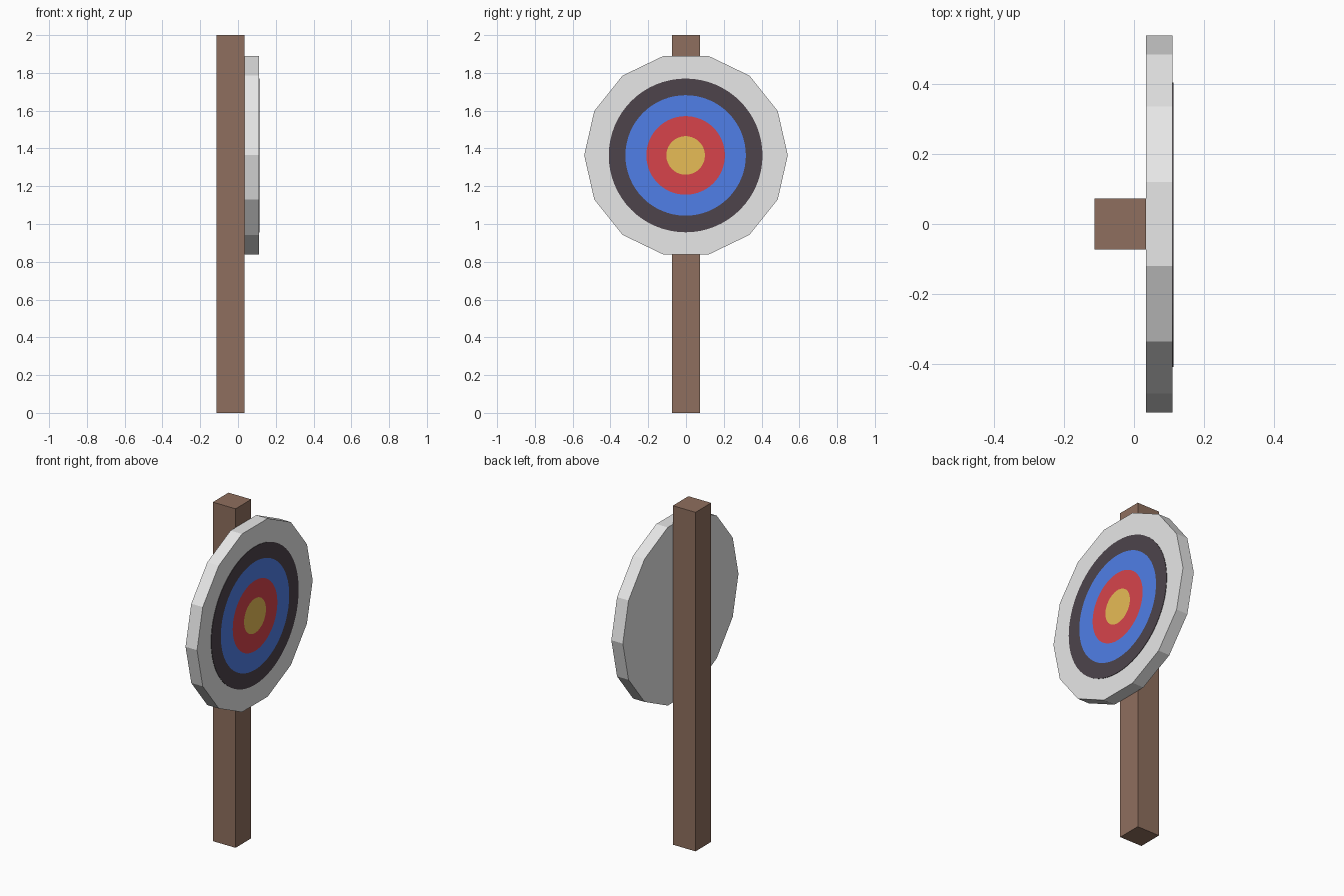
import bpy, bmesh, math
from mathutils import Matrix

if "Cube" in bpy.data.objects:
    bpy.data.objects.remove(bpy.data.objects["Cube"])


def material(name, rgb):
    lin = [((c / 255 + 0.055) / 1.055) ** 2.4 for c in rgb]
    m = bpy.data.materials.new(name)
    m.diffuse_color = (*lin, 1)
    m.use_nodes = True
    m.node_tree.nodes["Principled BSDF"].inputs["Base Color"].default_value = m.diffuse_color
    return m


def add_object(name, bm, mats):
    bmesh.ops.recalc_face_normals(bm, faces=bm.faces)
    mesh = bpy.data.meshes.new(name)
    bm.to_mesh(mesh)
    bm.free()
    for m in mats:
        mesh.materials.append(m)
    ob = bpy.data.objects.new(name, mesh)
    bpy.context.collection.objects.link(ob)
    return ob


brown = material("brown wood", (143, 111, 94))
white = material("off white", (234, 234, 234))
black = material("charcoal", (77, 68, 75))
blue = material("blue", (82, 131, 238))
red = material("red", (215, 68, 75))
yellow = material("yellow", (235, 191, 87))

CENTRE_Z = 1.364
BACK, FRONT, PAINT = 0.035, 0.11, 0.1125

# Square post
bm = bmesh.new()
bmesh.ops.create_cube(bm, size=1, matrix=Matrix.Translation((-0.039, 0, 1))
                      @ Matrix.Diagonal((0.148, 0.146, 2, 1)))
add_object("post", bm, [brown])

# Fourteen-sided board, with corners at its left and right ends
bm = bmesh.new()
ring = [2 * math.pi * i / 14 for i in range(14)]
face = bm.faces.new([bm.verts.new((BACK, 0.539 * math.cos(a), CENTRE_Z + 0.539 * math.sin(a)))
                     for a in ring])
ext = bmesh.ops.extrude_face_region(bm, geom=[face], use_keep_orig=True)
bmesh.ops.translate(bm, vec=(FRONT - BACK, 0, 0),
                    verts=[v for v in ext["geom"] if isinstance(v, bmesh.types.BMVert)])
add_object("target_board", bm, [white])

# Thin painted plate: concentric coloured rings plus a narrow rim
SEG = 64
profile = [(0.407, FRONT), (0.407, PAINT), (0.319, PAINT), (0.208, PAINT), (0.102, PAINT)]
bm = bmesh.new()
loops = [[bm.verts.new((x, -0.002 + r * math.cos(2 * math.pi * i / SEG),
                        CENTRE_Z - 0.001 + r * math.sin(2 * math.pi * i / SEG)))
          for i in range(SEG)] for r, x in profile]
for k, slot in enumerate((0, 0, 1, 2)):
    for i in range(SEG):
        j = (i + 1) % SEG
        f = bm.faces.new((loops[k][i], loops[k][j], loops[k + 1][j], loops[k + 1][i]))
        f.material_index = slot
bm.faces.new(loops[-1]).material_index = 3
bm.normal_update()
bm.faces.ensure_lookup_table()
plate = add_object("painted_rings", bm, [black, blue, red, yellow])
# Make sure the open plate faces outward
if plate.data.polygons[-1].normal.x < 0:
    plate.data.flip_normals()
